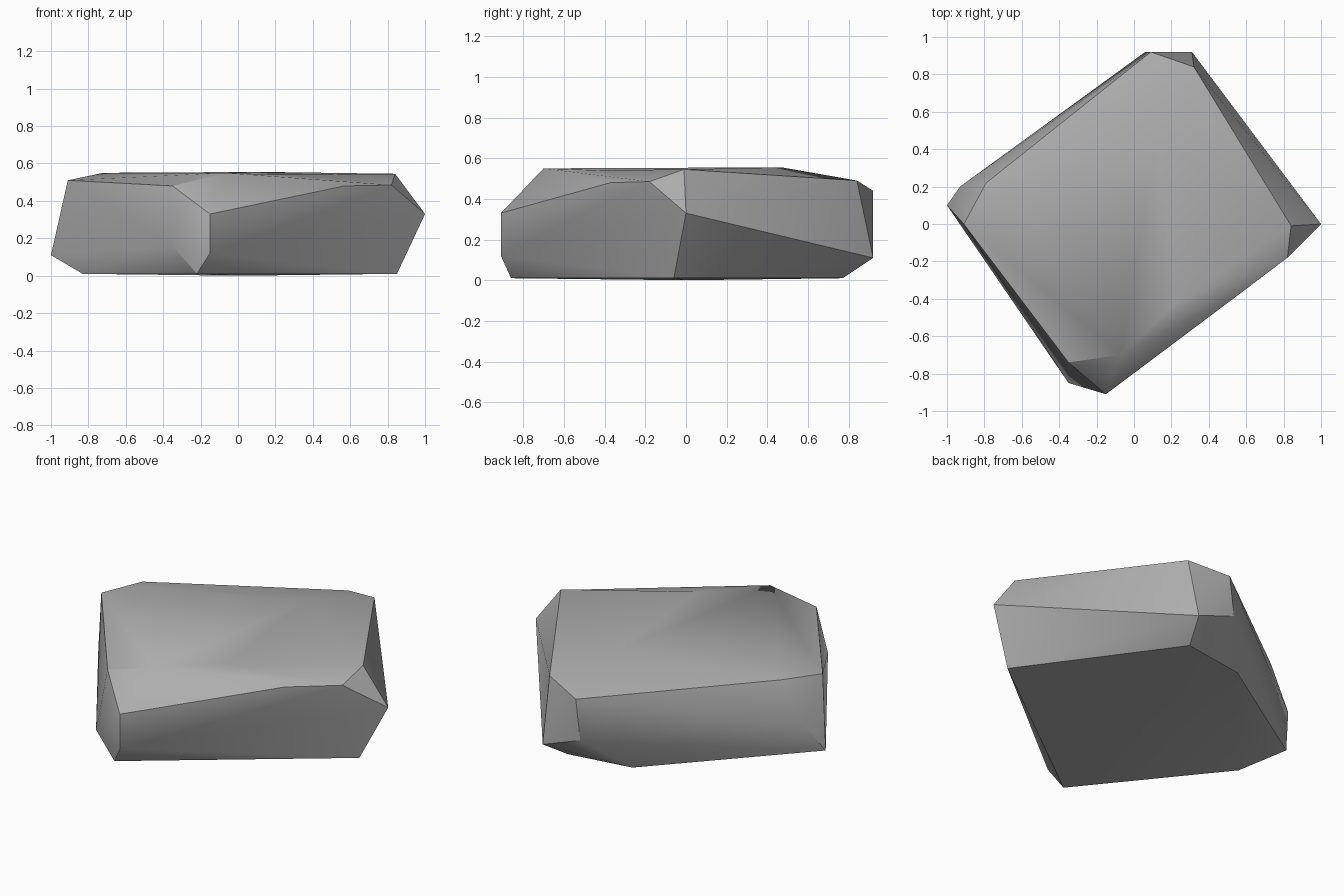
import bpy
import bmesh
import math
from mathutils import Vector

# Remove the default cube only
cube = bpy.data.objects.get("Cube")
if cube:
    bpy.data.objects.remove(cube, do_unlink=True)


def make_material(name, colour):
    mat = bpy.data.materials.new(name)
    mat.use_nodes = True
    mat.diffuse_color = colour
    mat.node_tree.nodes["Principled BSDF"].inputs["Base Color"].default_value = colour
    return mat


# Corners of the chipped slab, one ring per level
base_ring = [(.85, -.06, .01), (.25, .77, .01), (-.14, .71, .01),
             (-.83, -.1, .01), (-.22, -.86, .01), (0, 0, 0)]
waist_ring = [(1, 0, .33), (.31, .92, .11), (.06, .92, .2), (-.93, .2, .28),
              (-1, .1, .11), (-.35, -.85, .16), (-.15, -.91, .12), (-.15, -.91, .33)]
shoulder_ring = [(.82, -.18, .485), (.57, -.37, .48), (.32, .84, .49),
                 (.09, .92, .44), (-.79, .22, .525), (-.91, 0, .51), (-.35, -.74, .48)]
crown = [(-.72, .13, .55), (.12, .47, .555)]
front_chip_corner = Vector((-.07, -.70, .55))
right_chip_corner = Vector((.84, -.01, .545))

# Wrap the corners into one closed stone
bm = bmesh.new()
for corner in base_ring + waist_ring + shoulder_ring + crown:
    bm.verts.new(corner)
front_vert = bm.verts.new(front_chip_corner)
right_vert = bm.verts.new(right_chip_corner)
hull = bmesh.ops.convex_hull(bm, input=bm.verts[:])
loose = [v for v in bm.verts if not v.link_faces]
bmesh.ops.delete(bm, geom=loose, context="VERTS")

# Wear a shallow dent into the upper edge on the front right side
rim = bm.edges.get((front_vert, right_vert))
if rim:
    split = bmesh.ops.subdivide_edges(bm, edges=[rim], cuts=1)
    for item in split["geom_inner"]:
        if isinstance(item, bmesh.types.BMVert):
            item.co = Vector((.22, -.42, .54))
bmesh.ops.triangulate(bm, faces=[f for f in bm.faces if len(f.verts) > 3])
bmesh.ops.recalc_face_normals(bm, faces=bm.faces[:])

mesh = bpy.data.meshes.new("stone_slab")
bm.to_mesh(mesh)
bm.free()
stone = bpy.data.objects.new("stone_slab", mesh)
bpy.context.collection.objects.link(stone)
mesh.materials.append(make_material("stone grey", (.42, .42, .42, 1)))

# Soft shading over worn edges, crisp lines on the chipped ones
bpy.ops.object.select_all(action="DESELECT")
stone.select_set(True)
bpy.context.view_layer.objects.active = stone
bpy.ops.object.shade_smooth_by_angle(angle=math.radians(32))
